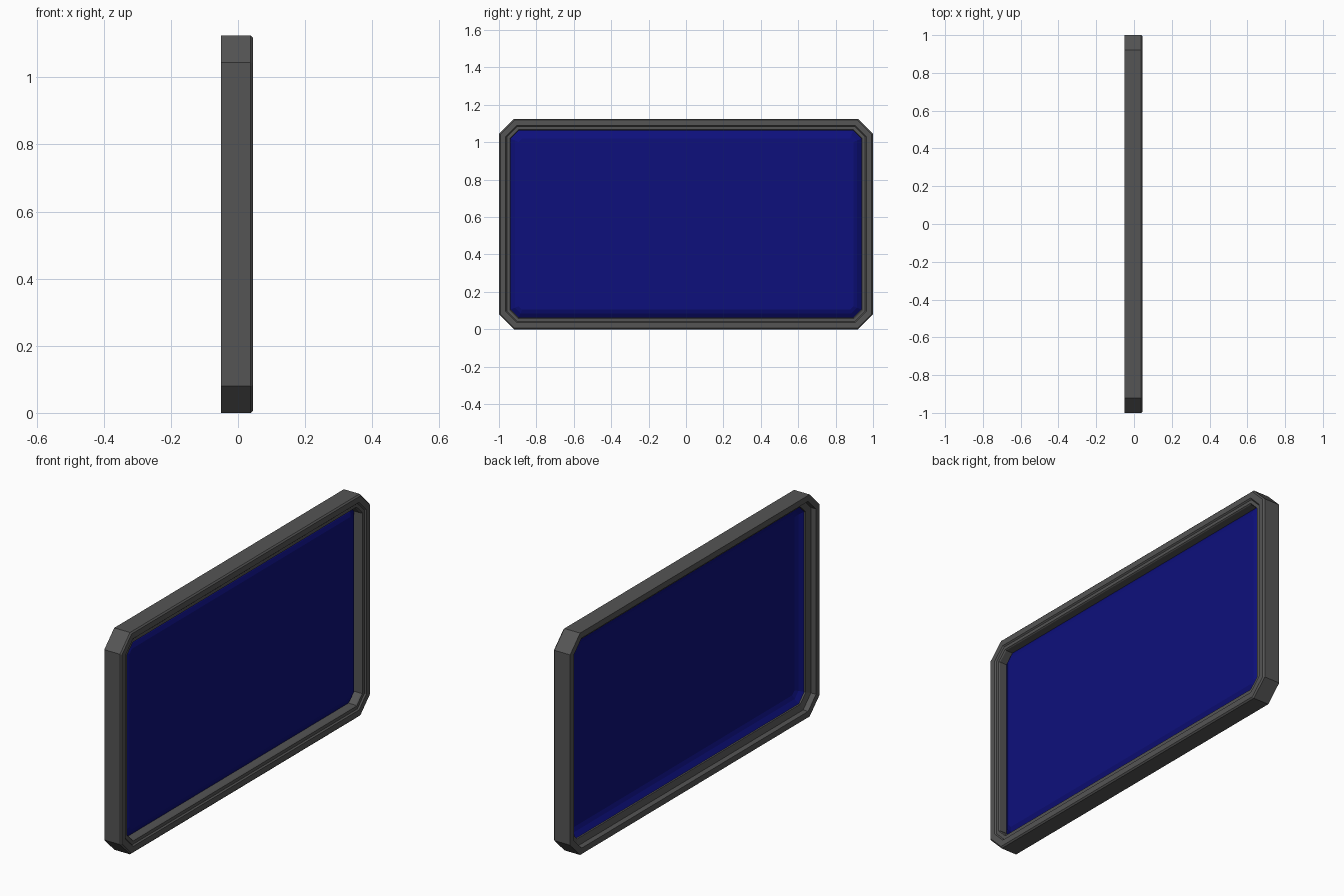
import bpy, bmesh

if "Cube" in bpy.data.objects:
    bpy.data.objects.remove(bpy.data.objects["Cube"])

W, H, CUT = 1.0, 1.125, 0.08   # half width, height, corner cut


def octagon(inset, x):
    """Cut-corner rectangle in the YZ plane, offset evenly inward."""
    c = CUT - inset * 0.586
    a, lo, hi = W - inset, inset, H - inset
    return [(x, -a + c, lo), (x, a - c, lo), (x, a, lo + c), (x, a, hi - c),
            (x, a - c, hi), (x, -a + c, hi), (x, -a, hi - c), (x, -a, lo + c)]


def sweep(name, profile, closed, cap=False):
    """Join octagon loops, given as (inset, x), into a ring or a capped dish."""
    bm = bmesh.new()
    loops = [[bm.verts.new(p) for p in octagon(*q)] for q in profile]
    pairs = list(zip(loops, loops[1:]))
    if closed:
        pairs.append((loops[-1], loops[0]))
    for a, b in pairs:
        for i in range(8):
            j = (i + 1) % 8
            bm.faces.new((a[i], a[j], b[j], b[i]))
    if cap:
        bm.faces.new(loops[-1])
    bmesh.ops.recalc_face_normals(bm, faces=bm.faces[:])
    # an open dish must face +x
    if cap:
        bm.faces.ensure_lookup_table()
        if bm.faces[-1].normal.x < 0:
            bmesh.ops.reverse_faces(bm, faces=bm.faces[:])
    me = bpy.data.meshes.new(name)
    bm.to_mesh(me)
    bm.free()
    ob = bpy.data.objects.new(name, me)
    bpy.context.collection.objects.link(ob)
    return ob


def paint(ob, name, rgb):
    mat = bpy.data.materials.new(name)
    mat.diffuse_color = (*rgb, 1)
    mat.use_nodes = True
    mat.node_tree.nodes["Principled BSDF"].inputs["Base Color"].default_value = mat.diffuse_color
    ob.data.materials.append(mat)


# Frame: eased front edge, stepped front opening, stepped open back
frame = sweep("frame", [(0, -0.05), (0, 0.038), (0.007, 0.045), (0.036, 0.045),
                        (0.042, 0.038), (0.058, 0.038), (0.062, 0.032),
                        (0.062, -0.015), (0.03, -0.022), (0.03, -0.05)], True)
paint(frame, "dark_grey", (0.09, 0.09, 0.09))

# Screen: shallow dish bulging forward, open at the back
screen = sweep("screen", [(0.06, -0.008), (0.085, 0.01), (0.105, 0.018)],
               False, cap=True)
paint(screen, "deep_blue", (0.004, 0.005, 0.2))
